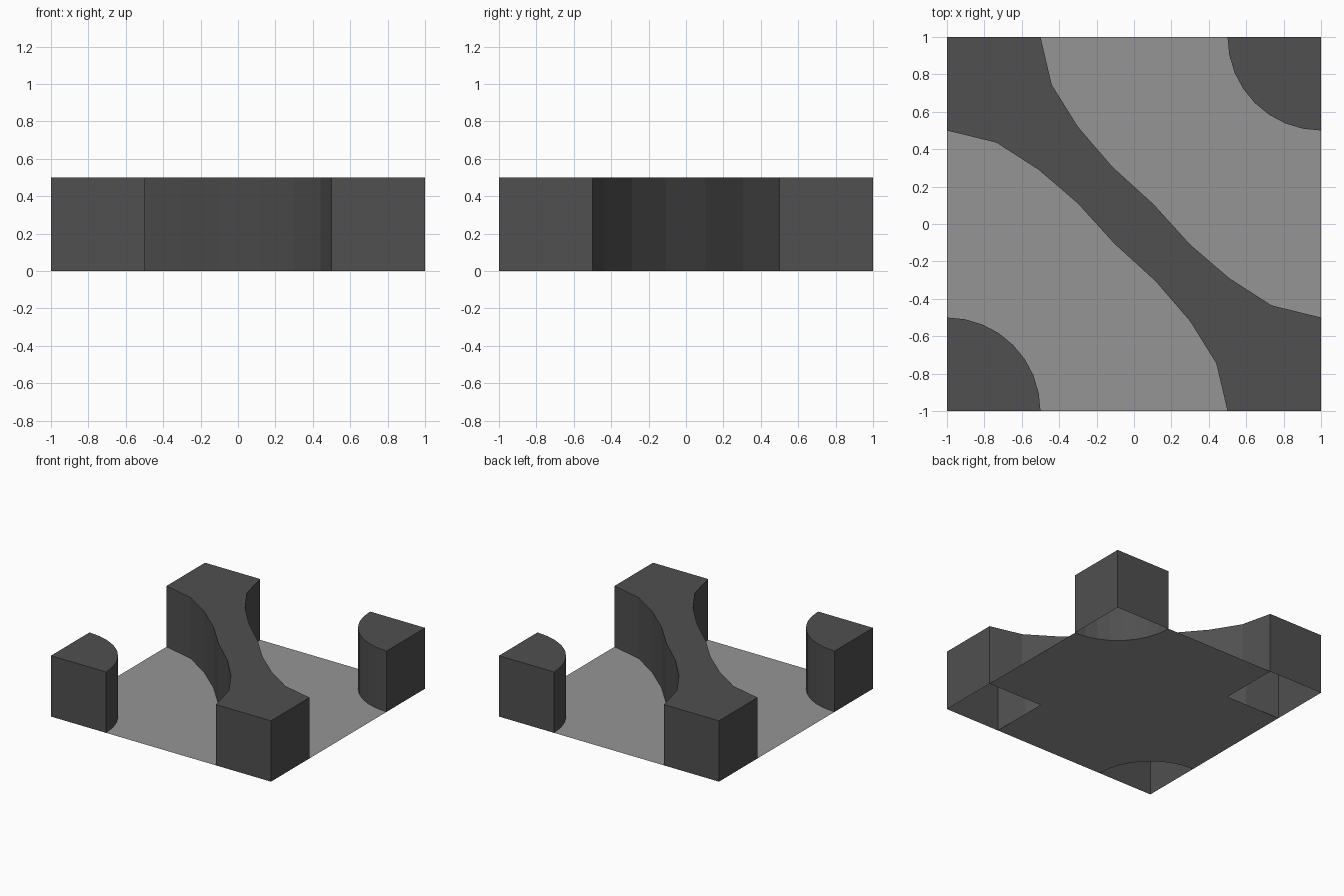
import bpy, bmesh, math

if "Cube" in bpy.data.objects:
    bpy.data.objects.remove(bpy.data.objects["Cube"])

H = 0.5  # height of the raised parts


def material(name, value):
    m = bpy.data.materials.new(name)
    m.diffuse_color = (value, value, value, 1)
    m.use_nodes = True
    m.node_tree.nodes["Principled BSDF"].inputs["Base Color"].default_value = m.diffuse_color
    return m


dark = material("dark_grey", 0.08)
light = material("light_grey", 0.3)


def sheet(name, outline, mat, height=0.0):
    """Flat outline, or an open-bottomed block when height is given."""
    bm = bmesh.new()
    top = [bm.verts.new((x, y, height)) for x, y in outline]
    bm.faces.new(top)
    if height:
        low = [bm.verts.new((x, y, 0)) for x, y in outline]
        n = len(top)
        for i in range(n):
            j = (i + 1) % n
            bm.faces.new((low[i], low[j], top[j], top[i]))
    me = bpy.data.meshes.new(name)
    bm.to_mesh(me)
    bm.free()
    me.materials.append(mat)
    ob = bpy.data.objects.new(name, me)
    bpy.context.collection.objects.link(ob)
    return ob


def turned(points):
    return [(-x, -y) for x, y in points]


# Corner columns: quarter discs at two opposite corners
arc = [(1 - 0.5 * math.cos(i * math.pi / 16), 1 - 0.5 * math.sin(i * math.pi / 16))
       for i in range(9)]
sheet("back_right_column", arc + [(1, 1)], dark, H)
sheet("front_left_column", turned(arc) + [(-1, -1)], dark, H)

# Diagonal ridge: curved wall that widens into the other two corners
curve = [(-0.5, 1), (-0.44, 0.745), (-0.3, 0.52), (-0.115, 0.305), (0.105, 0.105),
         (0.3, -0.11), (0.51, -0.29), (0.735, -0.435), (1, -0.5)]
ridge = [(-1, 1)] + turned(curve)[::-1] + [(1, -1)] + curve[::-1]
sheet("diagonal_ridge", ridge, dark, H)

# Floor: square with notches open under all four corners
floor = (arc + [(1, -0.5), (0.5, -0.5), (0.5, -1)]
         + turned(arc) + [(-1, 0.5), (-0.5, 0.5), (-0.5, 1)])
sheet("floor", floor[::-1], light)
for ob in bpy.data.objects:
    if ob.name == "floor" and ob.data.polygons[0].normal.z < 0:
        ob.data.flip_normals()
